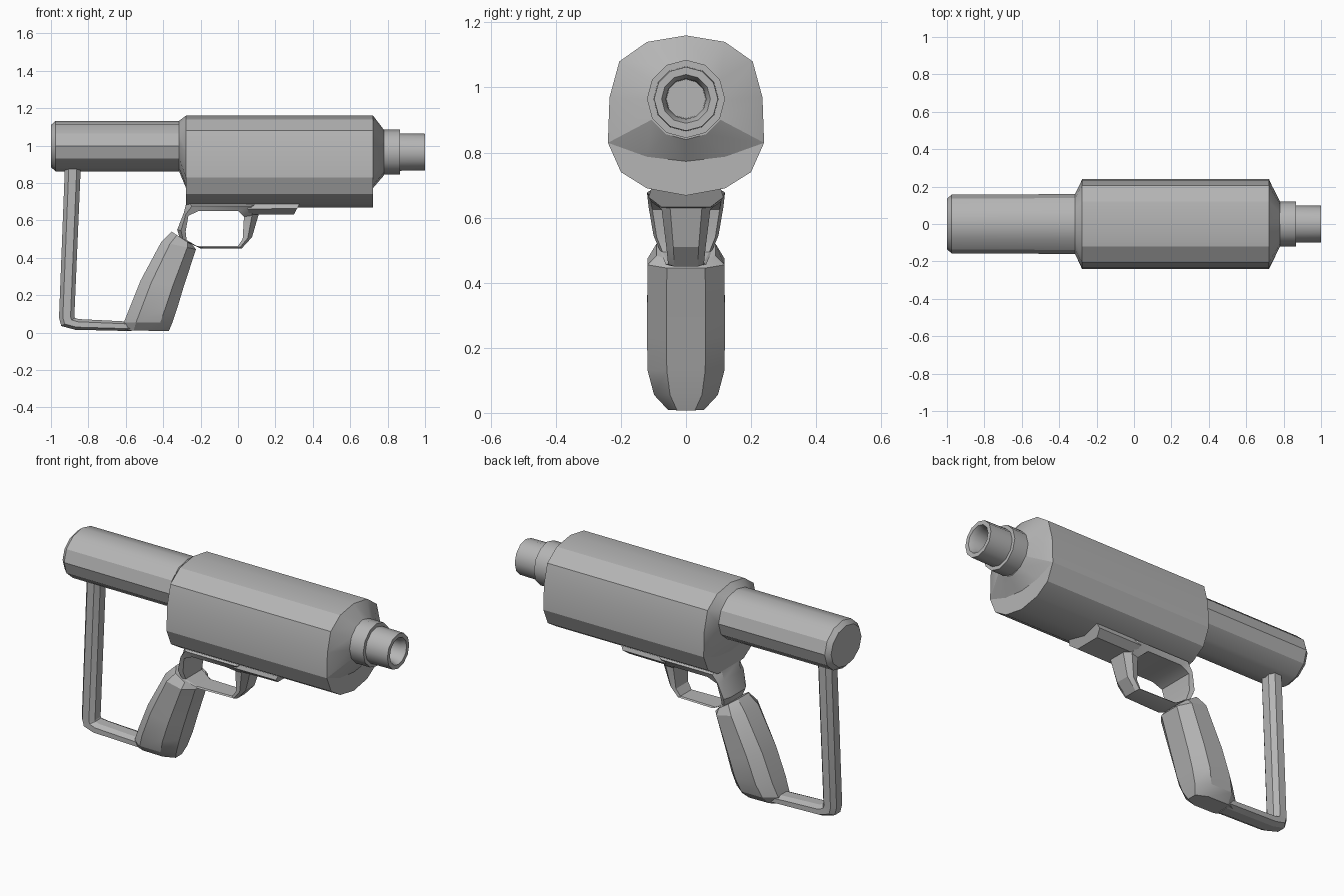
import bpy, bmesh, math
from mathutils import Vector

cube = bpy.data.objects.get("Cube")
if cube:
    bpy.data.objects.remove(cube, do_unlink=True)

grey = bpy.data.materials.new("plain grey")
grey.use_nodes = True
colour = (0.46, 0.46, 0.46, 1)
grey.diffuse_color = colour
grey.node_tree.nodes["Principled BSDF"].inputs["Base Color"].default_value = colour


def loft(name, rings, closed=False, angle=25):
    """Skin a list of equal rings; cap the ends unless the loft is a loop."""
    bm = bmesh.new()
    rows = [[bm.verts.new(p) for p in ring] for ring in rings]
    pairs = list(zip(rows, rows[1:]))
    if closed:
        pairs.append((rows[-1], rows[0]))
    else:
        bm.faces.new(rows[0])
        bm.faces.new(rows[-1])
    for a, b in pairs:
        for i in range(len(a)):
            j = (i + 1) % len(a)
            bm.faces.new((a[i], a[j], b[j], b[i]))
    bmesh.ops.recalc_face_normals(bm, faces=bm.faces)
    mesh = bpy.data.meshes.new(name)
    bm.to_mesh(mesh)
    bm.free()
    mesh.materials.append(grey)
    ob = bpy.data.objects.new(name, mesh)
    bpy.context.collection.objects.link(ob)
    bpy.ops.object.select_all(action='DESELECT')
    ob.select_set(True)
    bpy.context.view_layer.objects.active = ob
    bpy.ops.object.shade_smooth_by_angle(angle=math.radians(angle))
    return ob


def disc(x, z, ry, rz=None, n=12):
    """Ring across x, first point on top."""
    rz = rz or ry
    turns = [2 * math.pi * i / n for i in range(n)]
    return [(x, ry * math.sin(t), z + rz * math.cos(t)) for t in turns]


def outline(x, half):
    """Mirror a top-to-bottom half outline into a full ring at x."""
    other = [(-y, z) for y, z in reversed(half[1:-1])]
    return [(x, y, z) for y, z in half + other]


OCTAGON = [(0, .5), (.25, 1), (.75, 1), (1, .5), (1, -.5), (.75, -1), (.25, -1), (0, -.5)]
HEXAGON = [(0, .65), (.45, 1), (1, .9), (1, -.9), (.45, -1), (0, -.65)]


def section(outer, inner, w, shape):
    """Cross-section spanning two points in the xz plane, with half-width w."""
    a, b = Vector(outer), Vector(inner)
    ring = []
    for t, s in shape:
        p = a.lerp(b, t)
        ring.append((p.x, s * w, p.y))
    return ring


# Main body: domed upper outline with a fuller lower lobe
dome = [(0, 1.16), (.12, 1.14), (.205, 1.08), (.235, .97), (.24, .83)]
lobe = [(.2, .74), (.12, .69), (0, .668)]
shoulder = [(.12, .787), (0, .773)]
loft("body", [outline(x, dome + lobe) for x in (-.278, .722)])

# Tapered shoulders at both ends of the body
loft("front_shoulder", [outline(.722, dome + shoulder), disc(.78, .962, .122)])
loft("rear_shoulder", [outline(-.278, dome + shoulder), disc(-.315, .997, .16, .135)])

# Rear tube with chamfered end
loft("rear_tube", [disc(-1, .997, .135, .113), disc(-.975, .997, .157, .135),
                   disc(-.3, .997, .16, .135)], angle=32)

# Stepped muzzle with a bore
loft("muzzle_collar", [disc(.77, .965, .12), disc(.865, .965, .12)], angle=32)
loft("muzzle", [disc(.86, .965, .1), disc(1, .965, .098), disc(1, .965, .075),
                disc(.97, .965, .062), disc(.88, .965, .06)], angle=32)

# Guard loop below the body
guard = [((-.275, .70), (-.21, .65), .12), ((-.29, .64), (-.265, .625), .115),
         ((-.325, .55), (-.28, .54), .1), ((-.31, .50), (-.275, .495), .08),
         ((-.20, .45), (-.22, .463), .062), ((.02, .45), (0, .463), .055),
         ((.075, .51), (.025, .50), .06), ((.11, .63), (.032, .62), .075),
         ((.13, .70), (0, .65), .12)]
loft("guard", [section(*g, HEXAGON) for g in guard], closed=True)

# Mounting block in front of the guard
mount = [((.06, .63), (.04, .70), .115), ((.30, .632), (.335, .70), .115)]
loft("mount_block", [section(*m, HEXAGON) for m in mount])

# Slanted grip, rounded off at the foot
grip = [((-.355, .54), (-.24, .465), .09), ((-.41, .485), (-.225, .445), .118),
        ((-.52, .28), (-.295, .23), .12), ((-.58, .13), (-.325, .13), .118),
        ((-.61, .055), (-.35, .055), .098), ((-.62, .012), (-.37, .008), .055)]
loft("grip", [section(*g, OCTAGON) for g in grip])

# Stock frame: upright post turning into the lower bar
stock = [((-.925, .9), (-.84, .9), .05), ((-.957, .08), (-.875, .085), .05),
         ((-.945, .035), (-.872, .078), .05), ((-.87, .015), (-.85, .072), .055),
         ((-.57, .008), (-.57, .058), .055)]
loft("stock_frame", [section(*s, OCTAGON) for s in stock])
